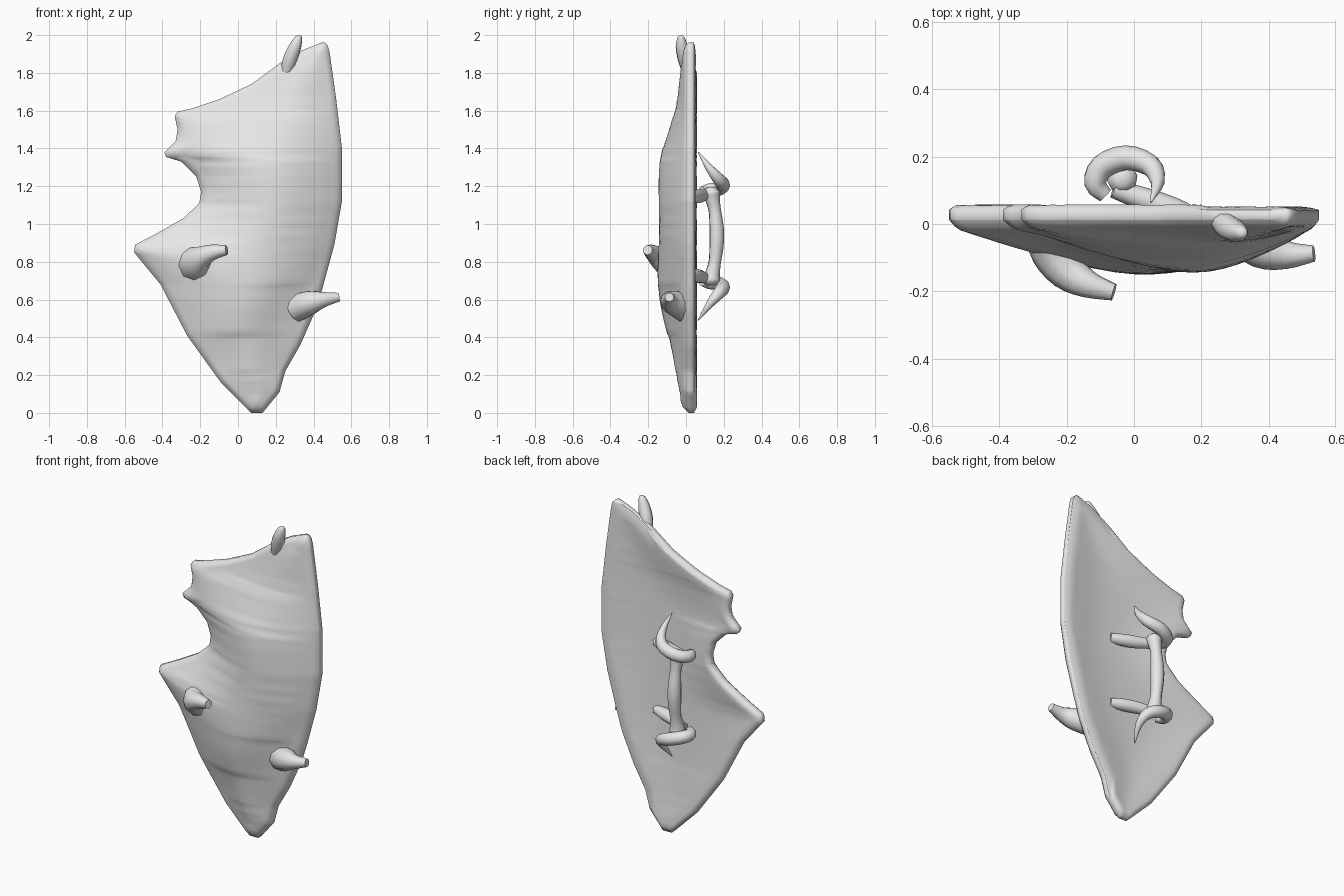
import bpy, bmesh, math
from mathutils import Vector

cube = bpy.data.objects.get("Cube")
if cube:
    bpy.data.objects.remove(cube)

grey = bpy.data.materials.new("plain_grey")
grey.use_nodes = True
grey.diffuse_color = (0.8, 0.8, 0.8, 1)
grey.node_tree.nodes["Principled BSDF"].inputs["Base Color"].default_value = (0.8, 0.8, 0.8, 1)


def finish(name, bm, angle):
    bmesh.ops.remove_doubles(bm, verts=bm.verts, dist=0.0005)
    bmesh.ops.recalc_face_normals(bm, faces=bm.faces)
    mesh = bpy.data.meshes.new(name)
    bm.to_mesh(mesh)
    bm.free()
    mesh.materials.append(grey)
    obj = bpy.data.objects.new(name, mesh)
    bpy.context.collection.objects.link(obj)
    bpy.ops.object.select_all(action='DESELECT')
    obj.select_set(True)
    bpy.context.view_layer.objects.active = obj
    bpy.ops.object.shade_smooth_by_angle(angle=math.radians(angle))


def bridge(bm, rings):
    for a, b in zip(rings, rings[1:]):
        for i in range(len(a)):
            j = (i + 1) % len(a)
            bm.faces.new((a[i], a[j], b[j], b[i]))
    bm.faces.new(rings[0])
    bm.faces.new(rings[-1])


def smooth_path(points, steps):
    """Catmull-Rom curve through (x, y, z, radius) points."""
    p = [Vector(q) for q in points]
    p = [2 * p[0] - p[1]] + p + [2 * p[-1] - p[-2]]
    out = []
    for i in range(1, len(p) - 2):
        a, b, c, d = p[i - 1:i + 3]
        for k in range(steps):
            t = k / steps
            out.append(0.5 * (2 * b + (c - a) * t + (2 * a - 5 * b + 4 * c - d) * t * t
                              + (3 * b - a - 3 * c + d) * t ** 3))
    return out + [p[-2]]


def tube(name, points, sides=10, steps=3):
    path = smooth_path(points, steps)
    bm = bmesh.new()
    rings, old, side = [], None, None
    for i, q in enumerate(path):
        ahead = (path[min(i + 1, len(path) - 1)] - path[max(i - 1, 0)]).to_3d().normalized()
        if old is None:
            side = ahead.orthogonal().normalized()
        else:
            side = old.rotation_difference(ahead) @ side
        old = ahead
        other = ahead.cross(side)
        ring = []
        for k in range(sides):
            a = math.tau * k / sides
            ring.append(bm.verts.new(q.to_3d() + max(q.w, 0.002) * (side * math.cos(a) + other * math.sin(a))))
        rings.append(ring)
    bridge(bm, rings)
    finish(name, bm, 50)


# Plate outline, each side listed from bottom to top as (x, z)
right = [(0.13, 0), (0.22, 0.11), (0.25, 0.22), (0.33, 0.36), (0.41, 0.54), (0.45, 0.67),
         (0.51, 0.89), (0.55, 1.12), (0.55, 1.4), (0.52, 1.66), (0.485, 1.91), (0.475, 1.945), (0.46, 1.96)]
left = [(0.07, 0), (-0.09, 0.16), (-0.27, 0.41), (-0.41, 0.68), (-0.55, 0.85), (-0.545, 0.89),
        (-0.43, 0.95), (-0.29, 1.03), (-0.205, 1.11), (-0.195, 1.17), (-0.22, 1.25),
        (-0.3, 1.33), (-0.38, 1.355), (-0.39, 1.38), (-0.33, 1.44), (-0.32, 1.5),
        (-0.335, 1.57), (-0.32, 1.595), (-0.25, 1.61), (-0.1, 1.66), (0.07, 1.74),
        (0.22, 1.85), (0.34, 1.92), (0.44, 1.96)]
outline = [Vector(p) for p in right + left[::-1]]


def x_at(chain, z):
    for (x0, z0), (x1, z1) in zip(chain, chain[1:]):
        if z <= z1:
            return x0 + (x1 - x0) * (z - z0) / (z1 - z0)
    return chain[-1][0]


def edge_distance(x, z):
    p = Vector((x, z))
    best = 9
    for i, a in enumerate(outline):
        ab = outline[i - 1] - a
        t = max(0, min(1, (p - a).dot(ab) / ab.length_squared))
        best = min(best, (p - a - ab * t).length)
    return best


def ease(t):
    t = max(0, min(1, t))
    return t * t * (3 - 2 * t)


def rounding(d, width):
    return math.sqrt(0.25 + 0.75 * min(d / width, 1))


def front_y(x, z, d):
    dome = 1 - (1 - min(d / 0.36, 1)) ** 1.3
    dome *= 0.158 * (1 - 0.5 * ease((z - 1.25) / 0.45))
    # shallow step down past a diagonal ridge
    past_ridge = (x - 0.4) * 0.65 - (z - 0.85) * 0.76
    step = 0.022 * ease(past_ridge / 0.12) * ease(d / 0.15)
    return 0.028 - 0.03 * rounding(d, 0.02) - dome + step


def back_y(x, z, d):
    rim = 0.02 if x < 0.2 else 0.07
    return 0.026 + 0.032 * rounding(d, rim) - 0.035 * ease(d / 0.28)


# Domed plate: rows across the outline, front and back skins joined by a rim
levels = sorted({round(z, 3) for _, z in left + right} | {round(0.03 * i, 3) for i in range(65)})
columns = 26
bm = bmesh.new()
rows, inner = [], []
for z in levels:
    x0, x1 = x_at(left, z), x_at(right, z)
    xs = [x0 + (x1 - x0) * (1 - math.cos(math.pi * i / columns)) / 2 for i in range(columns + 1)]
    ds = [edge_distance(x, z) for x in xs]
    front = [bm.verts.new((x, front_y(x, z, d), z)) for x, d in zip(xs, ds)]
    back = [bm.verts.new((x, back_y(x, z, d), z)) for x, d in zip(xs, ds)]
    inner += [v for skin in (front, back) for v, d in zip(skin, ds) if d > 0.06]
    rows.append(front + back[::-1])
bridge(bm, rows)
for _ in range(14):
    bmesh.ops.smooth_vert(bm, verts=inner, factor=0.5, use_axis_y=True)
finish("shield_plate", bm, 80)

# Blunt horns on the front and the top edge
tube("front_horn", [(-0.22, -0.03, 0.79, 0.11), (-0.215, -0.09, 0.8, 0.088),
                    (-0.19, -0.145, 0.825, 0.06), (-0.135, -0.18, 0.85, 0.042), (-0.06, -0.203, 0.862, 0.026)])
tube("side_horn", [(0.31, -0.01, 0.555, 0.075), (0.385, -0.07, 0.585, 0.065),
                   (0.455, -0.092, 0.6, 0.042), (0.535, -0.088, 0.613, 0.024)])
tube("top_horn", [(0.25, 0.02, 1.78, 0.03), (0.275, -0.005, 1.87, 0.038),
                  (0.303, -0.022, 1.94, 0.033), (0.32, -0.026, 1.985, 0.02), (0.322, -0.026, 1.998, 0.01)])

# Grip with a knob at each end
middle = 0.935
grip = [(0.135, 0.26, 0.022), (0.135, 0.235, 0.045), (0.14, 0.2, 0.04), (0.152, 0.14, 0.033), (0.16, 0.07, 0.037)]
tube("grip", [(-0.035, y, middle - h, r) for y, h, r in grip] + [(-0.035, 0.163, middle, 0.04)]
     + [(-0.035, y, middle + h, r) for y, h, r in grip[::-1]])

# Claw and peg at each end of the grip, mirrored about its middle
claw = [(0.05, 0.065, 0.445, 0.003), (0.07, 0.125, 0.36, 0.021), (0.047, 0.175, 0.3, 0.033),
        (-0.025, 0.197, 0.27, 0.037), (-0.095, 0.17, 0.25, 0.037), (-0.115, 0.12, 0.245, 0.034),
        (-0.085, 0.085, 0.24, 0.024)]
peg = [(-0.06, 0.105, 0.222, 0.028), (0.04, 0.07, 0.212, 0.036), (0.12, 0.042, 0.21, 0.036), (0.19, 0.015, 0.21, 0.028)]
for label, s in (("upper", 1), ("lower", -1)):
    tube(label + "_claw", [(x, y, middle + s * h, r) for x, y, h, r in claw])
    tube(label + "_peg", [(x, y, middle + s * h, r) for x, y, h, r in peg])
